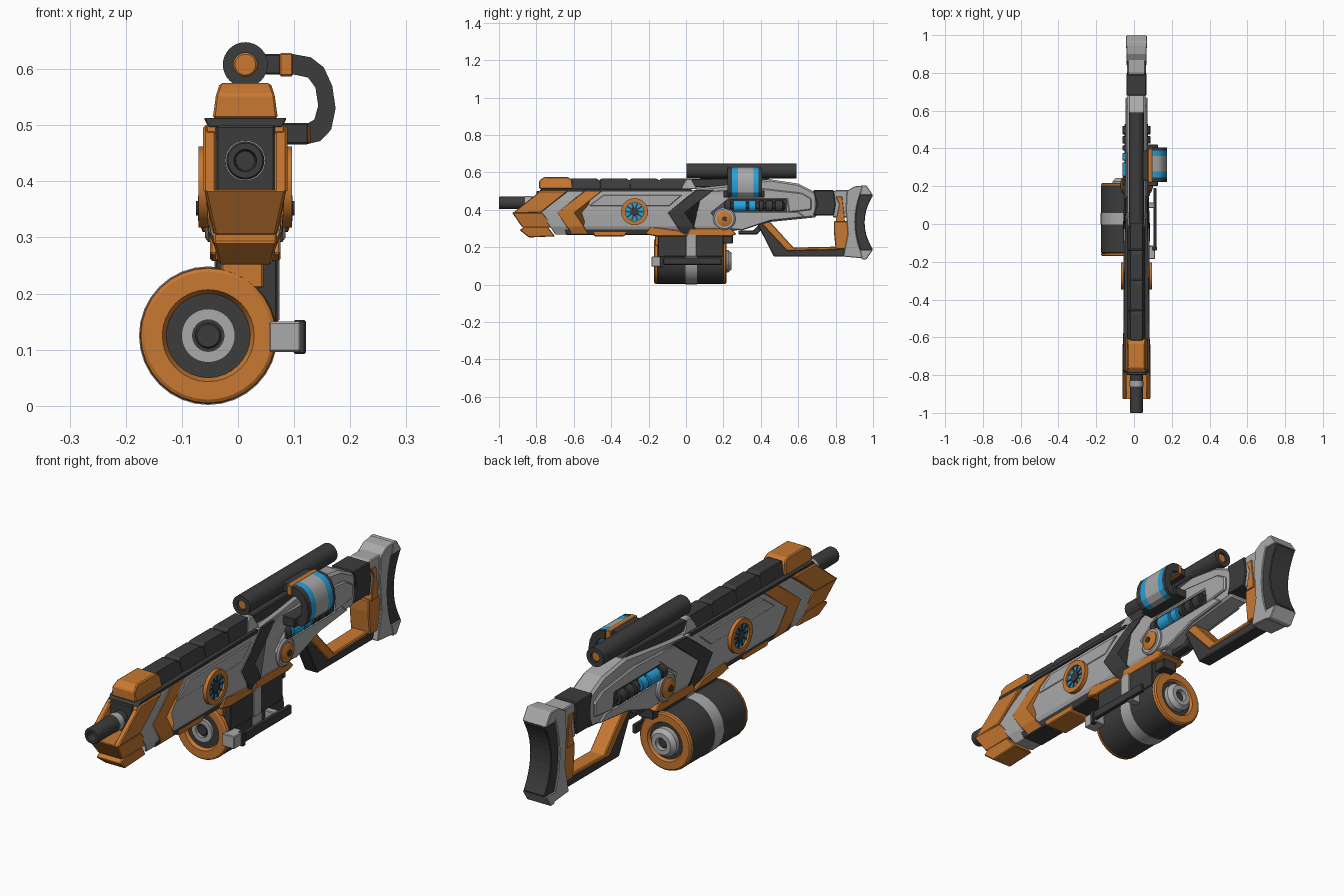
import bpy, bmesh, math
from mathutils import Vector

if "Cube" in bpy.data.objects:
    bpy.data.objects.remove(bpy.data.objects["Cube"])

CX = 0.013  # centre plane of the gun


def material(name, rgb):
    m = bpy.data.materials.new(name)
    m.diffuse_color = (*rgb, 1)
    m.use_nodes = True
    m.node_tree.nodes["Principled BSDF"].inputs["Base Color"].default_value = m.diffuse_color
    return m


ORANGE = material("orange", (0.58, 0.19, 0.03))
DARK = material("dark", (0.045, 0.045, 0.045))
GREY = material("light_grey", (0.40, 0.40, 0.40))
CYAN = material("cyan", (0.02, 0.36, 0.72))
smooth = []


def finish(name, bm, mat, bevel=0.0, round_part=False):
    bmesh.ops.remove_doubles(bm, verts=bm.verts, dist=1e-5)
    bmesh.ops.recalc_face_normals(bm, faces=bm.faces)
    me = bpy.data.meshes.new(name)
    bm.to_mesh(me)
    bm.free()
    ob = bpy.data.objects.new(name, me)
    bpy.context.collection.objects.link(ob)
    me.materials.append(mat)
    if bevel:
        b = ob.modifiers.new("bevel", 'BEVEL')
        b.width, b.segments = bevel, 1
    if round_part:
        smooth.append(ob)
    return ob


def skin(bm, loops, closed=False):
    """Join rings of points; cap the ends unless closed."""
    rows = [[bm.verts.new(p) for p in loop] for loop in loops]
    n = len(rows[0])
    for a, b in zip(rows, rows[1:] + (rows[:1] if closed else [])):
        for i in range(n):
            bm.faces.new((a[i], a[(i + 1) % n], b[(i + 1) % n], b[i]))
    if not closed:
        bm.faces.new(rows[0])
        bm.faces.new(rows[-1])


def prism(name, pts, half, mat, bevel=0.004, inner=None):
    """Side profile (y, z) made symmetric; inner gives a mirrored pair of plates."""
    bm = bmesh.new()
    h = half if isinstance(half, list) else [half] * len(pts)
    spans = [(-1, 1)] if inner is None else [(-1, -1), (1, 1)]
    for s, e in spans:
        lo = [-w for w in h] if inner is None else [s * inner] * len(pts)
        skin(bm, [[(CX + x, y, z) for x, (y, z) in zip(lo, pts)],
                  [(CX + e * w, y, z) for w, (y, z) in zip(h, pts)]])
    return finish(name, bm, mat, bevel)


def box(name, x, y, z, mat, bevel=0.003):
    bm = bmesh.new()
    skin(bm, [[(x[0], y[0], k), (x[1], y[0], k), (x[1], y[1], k), (x[0], y[1], k)] for k in z])
    return finish(name, bm, mat, bevel)


def along_y(name, pts, y0, y1, mat, bevel=0.0):
    bm = bmesh.new()
    skin(bm, [[(x, y, z) for x, z in pts] for y in (y0, y1)])
    return finish(name, bm, mat, bevel, True)


def turned(name, prof, centre, mat, axis='y', n=32, ring=False):
    """Lathe of (distance along axis, radius) about y or x."""
    bm = bmesh.new()
    loops = []
    for t, r in prof:
        loop = []
        for i in range(n):
            a = 2 * math.pi * i / n
            c, s = r * math.cos(a), r * math.sin(a)
            loop.append(Vector(centre) + Vector((c, t, s) if axis == 'y' else (t, c, s)))
        loops.append(loop)
    skin(bm, loops, ring)
    return finish(name, bm, mat, 0, True)


def tube(name, y0, y1, r, centre, mat, c=0.003, n=32):
    return turned(name, [(y0, r - c), (y0 + c, r), (y1 - c, r), (y1, r - c)], centre, mat, n=n)


def ring(name, t0, t1, ro, ri, centre, mat, axis='y'):
    return turned(name, [(t0, ri), (t0, ro), (t1, ro), (t1, ri)], centre, mat, axis, 32, True)


def chevron(name, y0, y1, mat, grow=1.0):
    """Slice of the body whose ends are V-shaped, pointing forward."""
    side = [(.046, .268), (.063, .31), (.067, .385), (.064, .45), (.055, .507)]
    sec = [(w * grow, z) for w, z in side] + [(-w * grow, z) for w, z in side[::-1]]
    off = lambda z: 1.3 * (z - .385) if z > .385 else .7 * (.385 - z)
    bm = bmesh.new()
    skin(bm, [[(CX + w, y + off(z), z) for w, z in sec] for y in (y0, y1)])
    return finish(name, bm, mat, 0.002)


# Body, striped with chevrons
for i, (a, b, m, g) in enumerate([(-.78, -.69, GREY, 1), (-.69, -.60, ORANGE, 1.05), (-.60, -.10, GREY, 1),
                                  (-.10, -.01, DARK, 1.06), (-.01, .13, GREY, .98)]):
    chevron(f"body_section_{i}", a, b, m, g)
prism("side_panel", [(-.52, .42), (-.44, .48), (-.02, .48), (-.09, .42)], .068, GREY, .003, .05)

# Nose with open frame
prism("nose_cheeks", [(-.93, .38), (-.78, .50), (-.63, .50), (-.775, .385)], .075, ORANGE, .004, .052)
prism("nose_jaw", [(-.93, .385), (-.77, .385), (-.70, .305), (-.875, .305)], [.073, .073, .058, .055], ORANGE)
prism("nose_chin", [(-.89, .292), (-.86, .31), (-.74, .31), (-.70, .258), (-.84, .252)],
      [.057, .057, .057, .047, .047], ORANGE)
prism("nose_core", [(-.80, .36), (-.80, .50), (-.66, .50), (-.66, .36)], .053, DARK)
prism("nose_brow", [(-.80, .487), (-.78, .503), (-.64, .503), (-.66, .487)], .07, ORANGE, .003)

# Barrel
BC = (CX, 0, .437)
turned("barrel", [(-.90, .016), (-1.0, .02), (-1.0, .031), (-.995, .034), (-.76, .034), (-.76, .016)], BC, DARK, ring=True)
tube("barrel_plug", -.92, -.76, .02, BC, DARK)
ring("barrel_band", -.86, -.83, .036, .03, BC, GREY)

# Top cover and rail
prism("top_hood", [(-.785, .512), (-.785, .555), (-.76, .575), (-.63, .575), (-.61, .56), (-.605, .512)],
      [.058, .053, .045, .045, .05, .058], ORANGE)
prism("top_ledge", [(-.79, .497), (-.77, .513), (.03, .513), (.03, .497)], [.066, .074, .06, .06], DARK, .002)
for i in range(4):
    y = -.62 + i * .16
    prism(f"top_rail_{i}", [(y, .51), (y, .562), (y + .012, .568), (y + .14, .568), (y + .162, .555), (y + .162, .51)],
          [.047, .036, .03, .03, .036, .047], DARK, .002)
prism("rail_wedge", [(-.03, .51), (0, .565), (.03, .565), (.06, .51)], [.048, .036, .036, .048], GREY)
prism("scope_rail", [(.03, .52), (.03, .565), (.42, .573), (.50, .55), (.50, .52)], .038, DARK)

# Keel strips under the body
prism("keel", [(-.64, .265), (-.66, .312), (-.18, .312), (-.2, .265)], [.048, .062, .062, .048], DARK)
prism("keel_plate_front", [(-.49, .258), (-.50, .285), (-.31, .285), (-.33, .258)], .053, ORANGE)
prism("keel_plate_mid", [(-.22, .27), (-.19, .31), (-.04, .29), (.02, .258), (-.16, .258)], .063, ORANGE)
prism("keel_plate_rear", [(0, .258), (.02, .30), (.24, .30), (.27, .27), (.24, .258)], .06, ORANGE)

# Rear receiver
prism("receiver", [(.02, .27), (.05, .515), (.2, .53), (.45, .563), (.6, .54), (.68, .50), (.70, .50),
                   (.70, .36), (.45, .335), (.25, .285)], .048, GREY, .01)
prism("receiver_cheek", [(.20, .40), (.10, .50), (.40, .515), (.62, .49), (.67, .46), (.67, .40),
                         (.55, .385), (.54, .455), (.22, .455)], .058, GREY, .005, .03)
prism("coil_recess", [(.21, .385), (.23, .455), (.54, .455), (.54, .385)], .051, DARK, 0)
prism("receiver_lower", [(.19, .30), (.21, .39), (.60, .39), (.64, .36), (.45, .34), (.30, .29)], .057, GREY, .005)
prism("stock_neck", [(.68, .37), (.70, .43), (.68, .505), (.79, .505), (.80, .43), (.79, .37)], .053, DARK)

# Side discs, mirrored left and right
for s, side in ((1, "right"), (-1, "left")):
    c = (CX, -.275, .39)
    ring(f"{side}_disc_rim", s * .055, s * .083, .072, .05, c, ORANGE, 'x')
    turned(f"{side}_disc_glow", [(s * .05, .052), (s * .074, .052)], c, CYAN, 'x')
    turned(f"{side}_disc_hub", [(s * .05, .024), (s * .08, .022)], c, DARK, 'x', 20)
    for k in range(10):
        a = math.tau * k / 10
        bm = bmesh.new()
        d, p = Vector((0, math.cos(a), math.sin(a))), Vector((0, -math.sin(a), math.cos(a))) * .004
        skin(bm, [[Vector(c) + Vector((x * s, 0, 0)) + d * r + q for r, q in
                   ((.02, -p), (.052, -p), (.052, p), (.02, p))] for x in (.06, .077)])
        finish(f"{side}_disc_spoke_{k}", bm, DARK)
    c = (CX, .205, .352)
    turned(f"{side}_pivot_base", [(s * .04, .06), (s * .066, .06), (s * .072, .052)], c, GREY, 'x')
    turned(f"{side}_pivot_cap", [(s * .05, .042), (s * .076, .042), (s * .084, .022)], c, ORANGE, 'x')
    turned(f"{side}_pivot_pin", [(s * .06, .015), (s * .088, .013)], c, DARK, 'x', 16)
    # Glowing coil row
    cc = (CX + s * .044, 0, .42)
    tube(f"{side}_coil_core", .21, .53, .018, cc, DARK, n=16)
    for k, (a, b, m) in enumerate([(.205, .24, DARK), (.25, .325, CYAN), (.335, .375, CYAN),
                                   (.39, .415, DARK), (.425, .465, DARK), (.475, .52, DARK)]):
        tube(f"{side}_coil_{k}", a, b, .031, cc, m, n=20)

# Grip frame and shoulder stock
prism("grip_frame", [(.37, .345), (.43, .345), (.54, .185), (.80, .19), (.88, .20), (.88, .15), (.47, .15)], .03, DARK)
prism("grip_lining", [(.395, .335), (.45, .335), (.575, .198), (.80, .203), (.80, .186), (.54, .18)], .035, ORANGE)
prism("trigger_guard", [(.28, .268), (.28, .29), (.36, .29), (.40, .33), (.42, .31), (.38, .268)], .02, DARK)
prism("stock_post", [(.79, .34), (.79, .29), (.80, .19), (.88, .19), (.89, .34)], .046, ORANGE)
prism("stock_brace", [(.785, .36), (.785, .495), (.80, .505), (.88, .505), (.88, .36)], .046, GREY)
prism("stock_strip", [(.80, .335), (.82, .43), (.80, .47), (.835, .47), (.85, .335)], .051, ORANGE, .002)
arc = [(.905 + .045 * t * t, .335 + .195 * t) for t in [-1 + i / 5 for i in range(11)]]
prism("stock_plate", [(.84, .15), (.865, .27), (.855, .40), (.86, .50), (.90, .525)] + arc[::-1], .054, GREY, .003)
back = [(.955 + .045 * t * t, .332 + .145 * t) for t in [-1 + i / 5 for i in range(11)]]
prism("shoulder_pad", arc + back[::-1], .05, DARK, .003)
for z, e, name in ((.53, .48, "top"), (.135, .185, "bottom")):
    prism(f"pad_{name}_cap", [(.94, z), (.965, z), (.998, e), (.93, e)], .056, GREY, .003)

# Scope
SC = (CX, 0, .608)
ring("scope_tube", .003, .59, .04, .021, SC, DARK)
tube("scope_lens", .012, .582, .0215, SC, ORANGE)
box("scope_arm", (.04, .078), (.23, .39), (.59, .627), DARK)
box("scope_clamp", (.074, .098), (.22, .40), (.587, .629), ORANGE)
pod = [(.097, .627), (.13, .621), (.153, .603), (.168, .57), (.174, .53), (.166, .492), (.147, .472), (.122, .466),
       (.122, .502), (.136, .51), (.143, .535), (.138, .567), (.125, .585), (.097, .591)]
for i, (a, b, m) in enumerate([(.222, .247, DARK), (.247, .277, CYAN), (.277, .36, GREY),
                               (.36, .388, CYAN), (.388, .405, DARK)]):
    along_y(f"pod_band_{i}", pod, a, b, m)
box("pod_foot", (.05, .126), (.20, .42), (.466, .504), DARK)
box("pod_foot_trim", (.122, .13), (.22, .405), (.468, .502), ORANGE)

# Drum magazine and its well
DC = (-.053, 0, .125)
tube("drum", -.155, .205, .121, DC, DARK, .004, 40)
ring("drum_band", -.002, .058, .1235, .11, DC, GREY)
turned("drum_front_rim", [(-.155, .122), (-.166, .12), (-.17, .114), (-.17, .082), (-.156, .075)], DC, ORANGE, ring=True)
turned("drum_back_rim", [(.203, .122), (.212, .12), (.217, .114), (.217, .082), (.204, .075)], DC, ORANGE, ring=True)
ring("drum_front_hub", -.168, -.15, .048, .028, DC, GREY)
tube("drum_front_pin", -.164, -.15, .023, DC, DARK, n=24)
turned("drum_back_hub", [(.2, .06), (.225, .06), (.243, .045), (.243, .026), (.2, .026)], DC, GREY, ring=True)
tube("drum_back_pin", .2, .228, .023, DC, DARK, n=24)
box("magazine_well", (-.04, .07), (-.15, .20), (.15, .272), DARK)
box("well_band", (-.042, .074), (0, .056), (.15, .27), GREY)
box("well_front_trim", (-.03, .045), (-.165, -.14), (.21, .268), ORANGE)
box("well_rear_block", (-.02, .05), (.19, .25), (.22, .285), DARK)

# Side handle on the drum
box("handle_bar", (.102, .12), (-.12, .19), (.106, .144), DARK)
box("handle_front_mount", (.055, .112), (-.185, -.115), (.096, .15), GREY)
box("handle_rear_mount", (.055, .11), (.085, .115), (.10, .148), GREY)
box("handle_tip", (.099, .121), (-.14, -.12), (.092, .153), DARK)

bpy.ops.object.select_all(action='DESELECT')
for ob in smooth:
    ob.select_set(True)
bpy.context.view_layer.objects.active = smooth[0]
bpy.ops.object.shade_smooth_by_angle()
